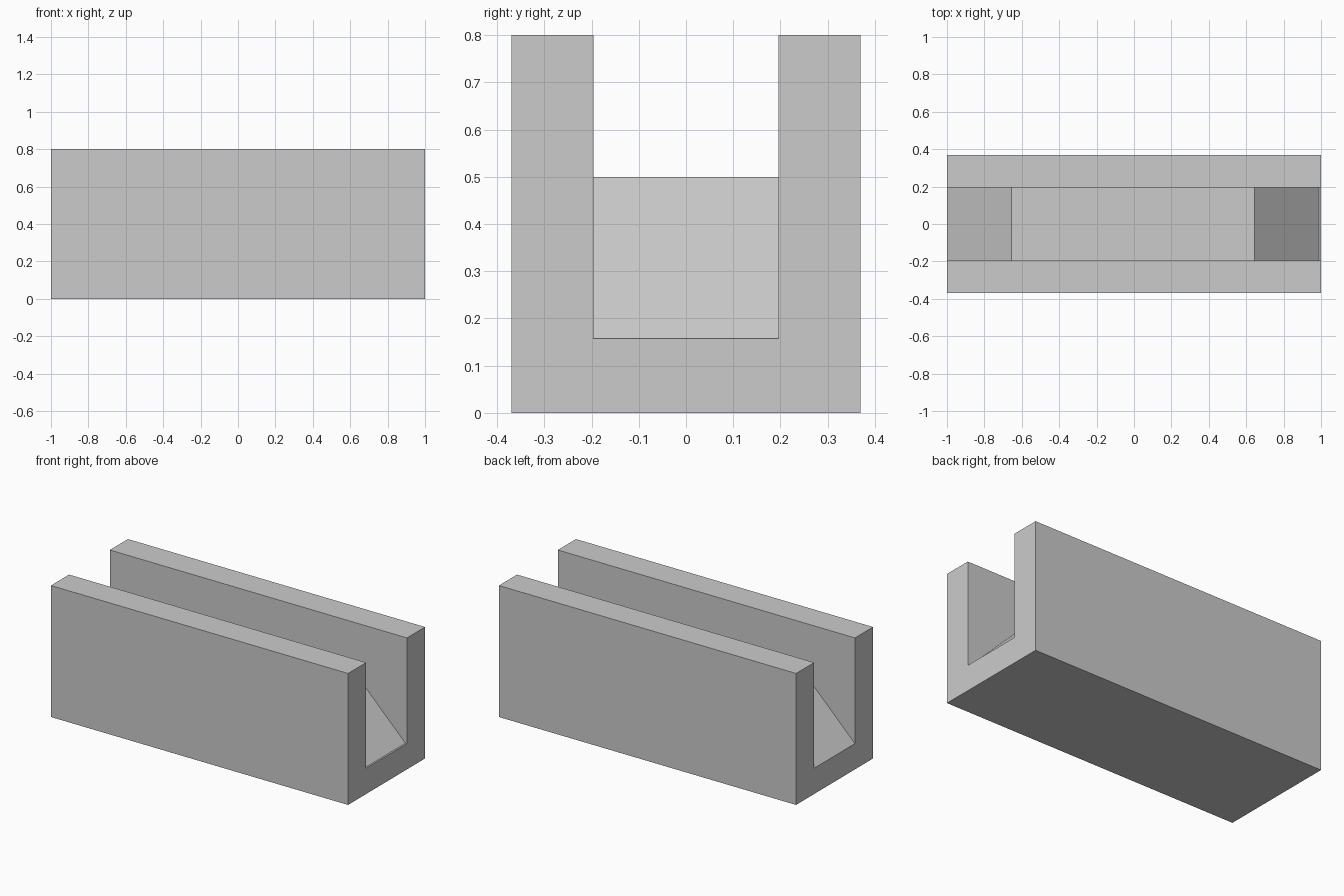
import bpy
import bmesh
from mathutils import Vector

cube = bpy.data.objects.get("Cube")
if cube:
    bpy.data.objects.remove(cube, do_unlink=True)

grey = bpy.data.materials.new("plain grey")
grey.use_nodes = True
colour = (0.6, 0.6, 0.6, 1)
grey.diffuse_color = colour
grey.node_tree.nodes["Principled BSDF"].inputs["Base Color"].default_value = colour


def extrude_profile(name, points, offset):
    """Extrude a closed outline into a flat-shaded solid."""
    mesh = bpy.data.meshes.new(name)
    bm = bmesh.new()
    face = bm.faces.new([bm.verts.new(p) for p in points])
    result = bmesh.ops.extrude_face_region(bm, geom=[face], use_keep_orig=True)
    moved = [g for g in result["geom"] if isinstance(g, bmesh.types.BMVert)]
    bmesh.ops.translate(bm, verts=moved, vec=Vector(offset))
    bmesh.ops.recalc_face_normals(bm, faces=bm.faces[:])
    bm.to_mesh(mesh)
    bm.free()
    mesh.materials.append(grey)
    obj = bpy.data.objects.new(name, mesh)
    bpy.context.collection.objects.link(obj)
    return obj


HALF_WIDTH, HEIGHT = 0.37, 0.8
SLOT, FLOOR, BLOCK_TOP = 0.196, 0.157, 0.5

# U-shaped channel running along x
half = [(HALF_WIDTH, 0), (HALF_WIDTH, HEIGHT), (SLOT, HEIGHT), (SLOT, FLOOR)]
outline = half + [(-y, z) for y, z in reversed(half)]
extrude_profile("channel", [(-1, y, z) for y, z in outline], (2, 0, 0))

# Raised block in the slot, with a ramp at each end
ramp = [(-1, FLOOR), (-0.655, BLOCK_TOP), (0.645, BLOCK_TOP), (0.99, FLOOR)]
extrude_profile("ramped_block", [(x, -SLOT, z) for x, z in ramp], (0, 2 * SLOT, 0))
